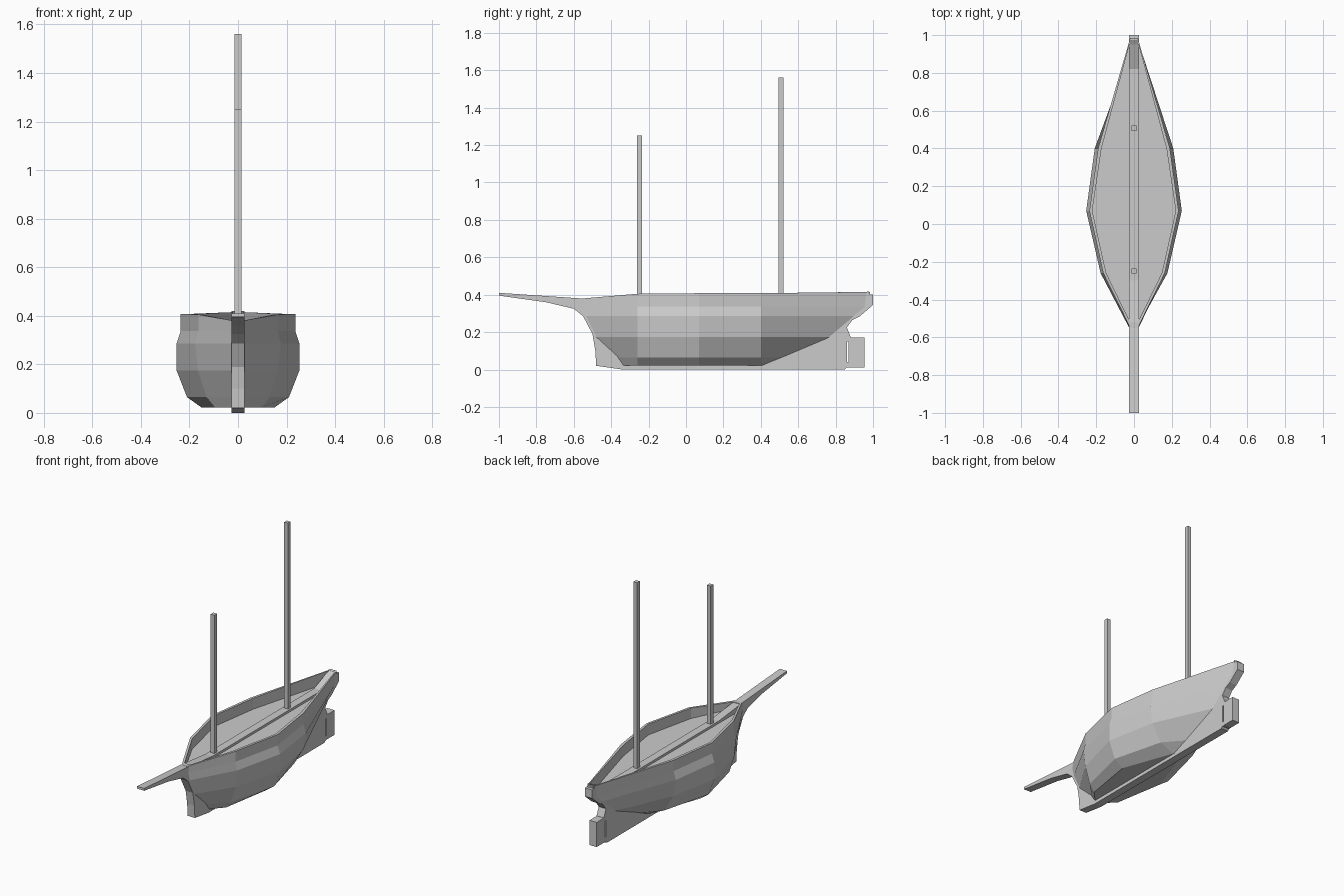
import bpy, bmesh

if "Cube" in bpy.data.objects:
    bpy.data.objects.remove(bpy.data.objects["Cube"])


def finish(bm, name):
    bmesh.ops.recalc_face_normals(bm, faces=bm.faces)
    mesh = bpy.data.meshes.new(name)
    bm.to_mesh(mesh)
    bm.free()
    ob = bpy.data.objects.new(name, mesh)
    bpy.context.collection.objects.link(ob)
    return ob


def box(name, x, y, z):
    bm = bmesh.new()
    bmesh.ops.create_cube(bm, size=1)
    for v in bm.verts:
        for i, (lo, hi) in enumerate((x, y, z)):
            v.co[i] = hi if v.co[i] > 0 else lo
    return finish(bm, name)


def plate(name, profile, half):
    """Side-view (y, z) profile given thickness across x."""
    bm = bmesh.new()
    face = bm.faces.new([bm.verts.new((-half, y, z)) for y, z in profile])
    ext = bmesh.ops.extrude_face_region(bm, geom=[face])
    for v in ext["geom"]:
        if isinstance(v, bmesh.types.BMVert):
            v.co.x = half
    return finish(bm, name)


# Hull levels: bow y, stern y, half widths at three stations, heights at five
STATIONS = (-0.26, 0.07, 0.40)
flat = lambda z: (z,) * 5
RAIL = (0.38, 0.405, 0.408, 0.408, 0.415)
LEVELS = [
    (-0.34, 0.42, (0.095, 0.15, 0.03), flat(0.022)),
    (-0.37, 0.52, (0.13, 0.21, 0.125), flat(0.065)),
    (-0.49, 0.78, (0.165, 0.253, 0.19), flat(0.175)),
    (-0.545, 0.91, (0.177, 0.253, 0.208), flat(0.285)),
    (-0.56, 0.975, (0.163, 0.236, 0.19), flat(0.337)),
    (-0.55, 0.985, (0.163, 0.236, 0.19), RAIL),
    (-0.52, 0.965, (0.147, 0.221, 0.172), RAIL),
    (-0.52, 0.965, (0.147, 0.221, 0.172), flat(0.337)),
]

# Hull: lofted levels, rail and sunken deck
bm = bmesh.new()
rings = []
for bow, stern, widths, heights in LEVELS:
    side = list(zip((0.02, *widths, 0.02), (bow, *STATIONS, stern), heights))
    pts = side + [(-x, y, z) for x, y, z in reversed(side)]
    rings.append([bm.verts.new(p) for p in pts])
for a, b in zip(rings, rings[1:]):
    for i in range(len(a)):
        j = (i + 1) % len(a)
        bm.faces.new((a[i], a[j], b[j], b[i]))
bm.faces.new(rings[0])
bm.faces.new(rings[-1])
finish(bm, "hull")

# Keel, stem, bowsprit, deck plank and sternpost in one plate
keel = [(-1, 0.41), (-1, 0.395), (-0.75, 0.36), (-0.6, 0.325), (-0.55, 0.285),
        (-0.5, 0.19), (-0.485, 0.1), (-0.48, 0.02), (-0.34, 0), (0.85, 0),
        (0.86, 0.01), (0.87, 0.01), (0.87, 0.04), (0.86, 0.04), (0.86, 0.15),
        (0.88, 0.15), (0.88, 0.175), (0.86, 0.225), (0.89, 0.265),
        (0.93, 0.285), (1, 0.345), (1, 0.4), (0.975, 0.402), (0.975, 0.42),
        (0.95, 0.405), (0.82, 0.352), (-0.3, 0.352), (-0.56, 0.38)]
plate("keel_and_bowsprit", keel, 0.026)

# Rudder
box("rudder", (-0.026, 0.026), (0.87, 0.955), (0.012, 0.172))

# Masts
for name, y, top in (("front_mast", -0.248, 1.25), ("rear_mast", 0.507, 1.56)):
    box(name, (-0.0135, 0.0135), (y - 0.0135, y + 0.0135), (0.335, top))
